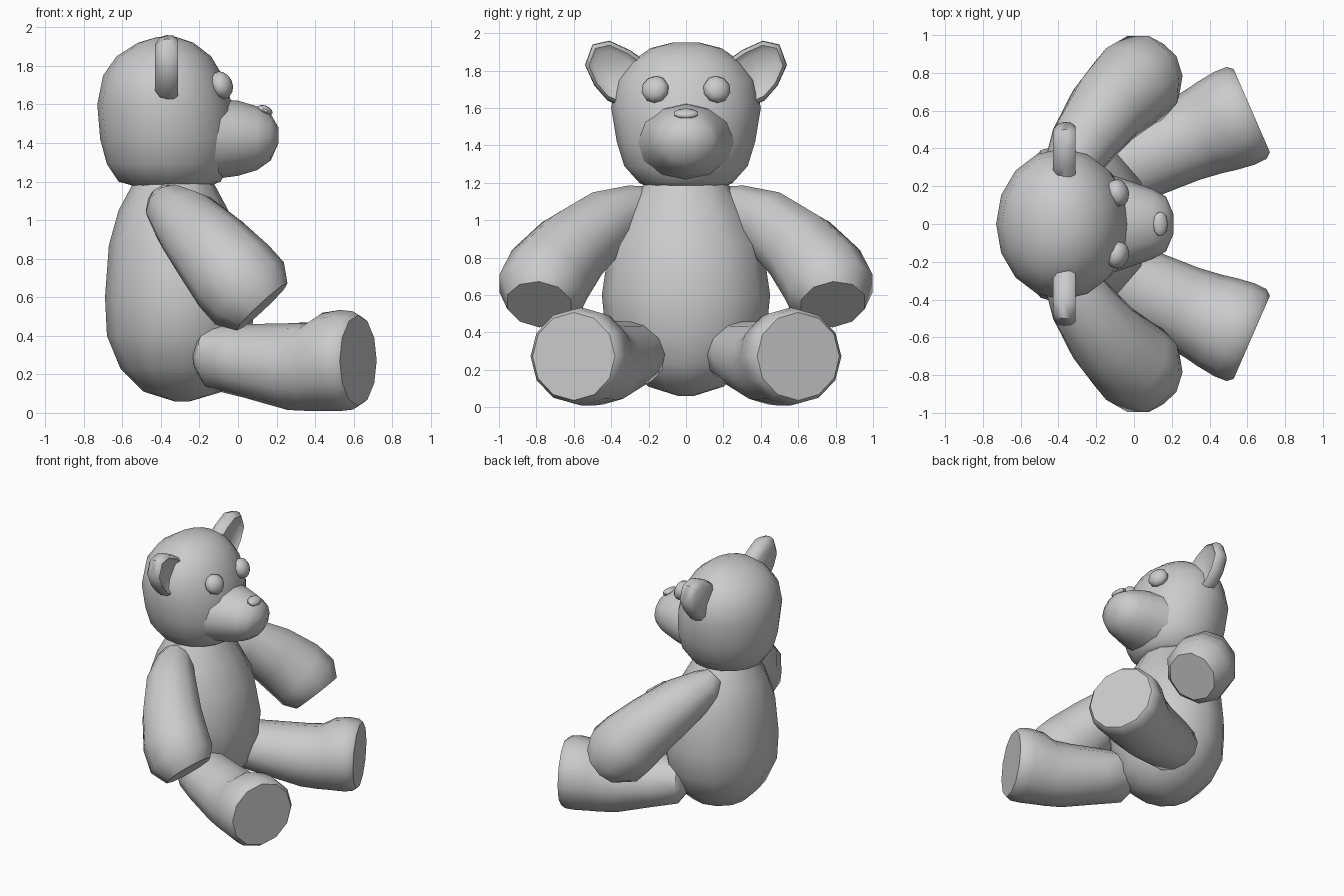
import bpy, bmesh, math
from mathutils import Vector

if "Cube" in bpy.data.objects:
    bpy.data.objects.remove(bpy.data.objects["Cube"])


def finish(name, bm, angle=48):
    bmesh.ops.recalc_face_normals(bm, faces=bm.faces)
    me = bpy.data.meshes.new(name)
    bm.to_mesh(me)
    bm.free()
    ob = bpy.data.objects.new(name, me)
    bpy.context.collection.objects.link(ob)
    bpy.ops.object.select_all(action='DESELECT')
    ob.select_set(True)
    bpy.context.view_layer.objects.active = ob
    bpy.ops.object.shade_smooth_by_angle(angle=math.radians(angle))
    return ob


def skin(name, loops, angle=48):
    """Bridge equal-length point loops and cap both ends."""
    bm = bmesh.new()
    rows = [[bm.verts.new(p) for p in loop] for loop in loops]
    n = len(rows[0])
    for a, b in zip(rows, rows[1:]):
        for i in range(n):
            j = (i + 1) % n
            bm.faces.new((a[i], a[j], b[j], b[i]))
    bm.faces.new(rows[0])
    bm.faces.new(rows[-1])
    return finish(name, bm, angle)


def ring(c, u, v, n=12):
    c, u, v = Vector(c), Vector(u), Vector(v)
    return [c + u * math.cos(2 * math.pi * i / n) + v * math.sin(2 * math.pi * i / n)
            for i in range(n)]


def stacked(name, rows, n):
    """Loft of horizontal ellipses: z, back x, front x, half width."""
    skin(name, [ring(((a + b) / 2, 0, z), ((b - a) / 2, 0, 0), (0, w, 0), n)
                for z, a, b, w in rows])


def ellipsoid(name, loc, radii, look):
    bm = bmesh.new()
    bmesh.ops.create_uvsphere(bm, u_segments=10, v_segments=7, radius=1)
    q = Vector(look).to_track_quat('Z', 'Y')
    for v in bm.verts:
        v.co = q @ Vector([a * b for a, b in zip(v.co, radii)]) + Vector(loc)
    finish(name, bm)


# Body and head
stacked("body", [(.06, -.33, -.25, .04), (.11, -.49, -.08, .20), (.23, -.61, .02, .34),
                 (.40, -.68, .07, .43), (.60, -.69, .09, .45), (.87, -.67, .04, .41),
                 (1.05, -.62, -.05, .32), (1.2, -.54, -.13, .22)], 12)
stacked("head", [(1.18, -.55, -.14, .21), (1.20, -.62, -.09, .25), (1.29, -.68, -.04, .33),
                 (1.42, -.715, -.01, .37), (1.60, -.73, -.03, .40), (1.75, -.70, -.08, .37),
                 (1.85, -.63, -.14, .29), (1.92, -.52, -.23, .19), (1.95, -.42, -.32, .07)], 16)

# Muzzle and nose
skin("muzzle", [ring((x, 0, z), (0, w, 0), (0, 0, h), 12) for x, z, w, h in
                [(-.15, 1.42, .27, .21), (0, 1.425, .22, .195), (.10, 1.425, .185, .165),
                 (.17, 1.43, .145, .12), (.21, 1.44, .05, .04)]])
ellipsoid("nose", (.14, 0, 1.57), (.067, .042, .024), (.45, 0, 1))

EAR = [(.20, 1.84), (.30, 1.91), (.41, 1.96), (.50, 1.94), (.54, 1.83),
       (.49, 1.72), (.42, 1.64), (.33, 1.60)]
ARM = [((-.39, .20, 1.12), .08), ((-.36, .26, 1.07), .13), ((-.27, .43, .99), .18),
       ((-.14, .61, .85), .215), ((-.02, .73, .71), .24), ((.06, .775, .62), .24),
       ((.125, .785, .55), .18)]
# Leg rows: distance along, centre z, half width, half height
LEG = [(-.09, .30, .11, .10), (-.03, .29, .19, .17), (.15, .27, .215, .19),
       (.40, .24, .225, .225), (.52, .24, .24, .23), (.60, .265, .255, .255),
       (.70, .272, .268, .262), (.77, .272, .265, .255), (.80, .272, .24, .235)]

for s, side in ((1, "left"), (-1, "right")):
    # Ear: rounded plate with a dished front
    def ear_loop(x, k):
        return [(x, s * (.40 + (y - .40) * k), 1.80 + (z - 1.80) * k) for y, z in EAR]
    skin(side + "_ear", [ear_loop(-.43, .7), ear_loop(-.405, .93), ear_loop(-.37, 1),
                         ear_loop(-.335, .98), ear_loop(-.31, .85), ear_loop(-.335, .65)])

    # Eye
    ellipsoid(side + "_eye", (-.085, s * .165, 1.70), (.075, .075, .055), (1, s * .3, .4))

    # Arm: rings square to the curved path
    pts = [Vector((x, s * y, z)) for (x, y, z), r in ARM]
    loops = []
    for i, p in enumerate(pts):
        t = (pts[min(i + 1, len(pts) - 1)] - pts[max(i - 1, 0)]).normalized()
        u = t.cross(Vector((0, s, 0))).normalized()
        loops.append(ring(p, u * ARM[i][1], t.cross(u) * ARM[i][1], 10))
    skin(side + "_arm", loops)

    # Leg with flat-soled foot, splayed outwards
    d = Vector((.917, s * .40, 0))
    w = Vector((-s * d.y, s * d.x, 0))
    skin(side + "_leg", [ring(Vector((-.11, s * .28, z)) + d * t, w * a, (0, 0, h), 12)
                         for t, z, a, h in LEG], 44)
